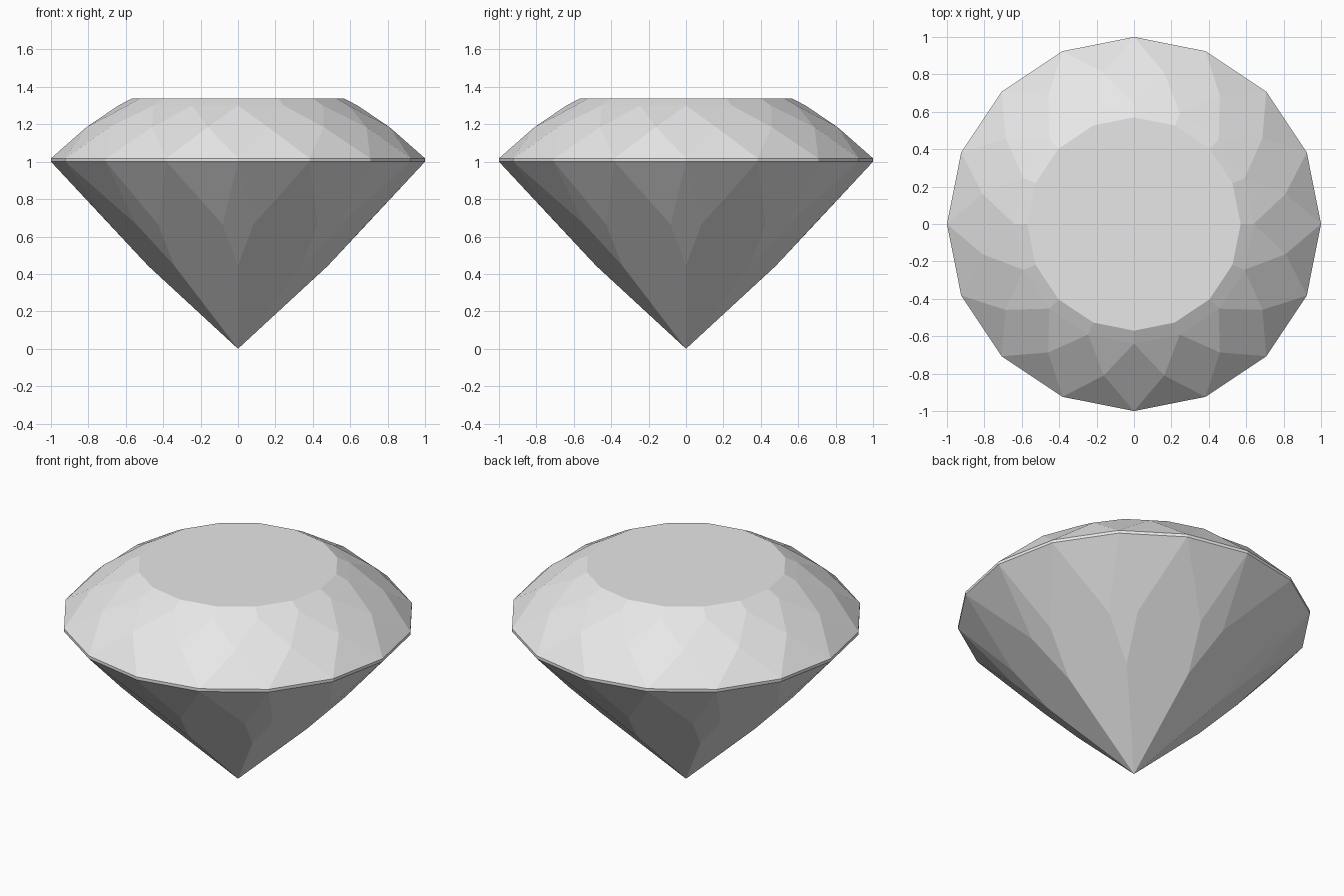
import bpy
import bmesh
from math import sin, cos, radians

cube = bpy.data.objects.get("Cube")
if cube:
    bpy.data.objects.remove(cube, do_unlink=True)

SIDES = 16
STEP = 360 / SIDES

gem_grey = bpy.data.materials.new("pale_grey")
gem_grey.use_nodes = True
grey = (0.8, 0.8, 0.8, 1)
gem_grey.diffuse_color = grey
gem_grey.node_tree.nodes["Principled BSDF"].inputs["Base Color"].default_value = grey

bm = bmesh.new()


def point(radius, z, angle):
    a = radians(angle)
    return bm.verts.new((radius * sin(a), -radius * cos(a), z))


def ring(radius, z, offset=0.0):
    return [point(radius, z, i * STEP + offset) for i in range(SIDES)]


# Rings of the crown and girdle, from the top down
table = ring(0.57, 1.337)
star = ring(0.64, 1.3)
bezel = ring(0.826, 1.185, STEP / 2)
girdle_top = ring(1, 1.018)
girdle_low = ring(1, 1)

# Points of the pavilion, in eight repeating sectors
culet = bm.verts.new((0, 0, 0))
main = [point(0.48, 0.443, 45 * k) for k in range(8)]
left_half = [point(0.69, 0.664, 45 * k - 6.8) for k in range(8)]
right_half = [point(0.69, 0.664, 45 * k + 6.8) for k in range(8)]

# Crown: star facets, kites and girdle triangles, then the girdle band
bm.faces.new(table)
for i in range(SIDES):
    j = (i + 1) % SIDES
    bm.faces.new((table[i], star[i], star[j], table[j]))
    bm.faces.new((star[i], bezel[i], star[j]))
    bm.faces.new((star[i], bezel[i - 1], girdle_top[i], bezel[i]))
    bm.faces.new((bezel[i], girdle_top[i], girdle_top[j]))
    bm.faces.new((girdle_top[i], girdle_low[i], girdle_low[j], girdle_top[j]))

# Pavilion: long main facets, narrow kites and lower girdle triangles
for k in range(8):
    n = (k + 1) % 8
    here, between, after = girdle_low[2 * k], girdle_low[2 * k + 1], girdle_low[2 * n]
    bm.faces.new((culet, main[n], left_half[n], between, right_half[k], main[k]))
    bm.faces.new((here, left_half[k], main[k], right_half[k]))
    bm.faces.new((here, right_half[k], between))
    bm.faces.new((between, left_half[n], after))

bmesh.ops.recalc_face_normals(bm, faces=bm.faces[:])
mesh = bpy.data.meshes.new("cut_gem")
bm.to_mesh(mesh)
bm.free()
mesh.materials.append(gem_grey)
bpy.context.collection.objects.link(bpy.data.objects.new("cut_gem", mesh))
